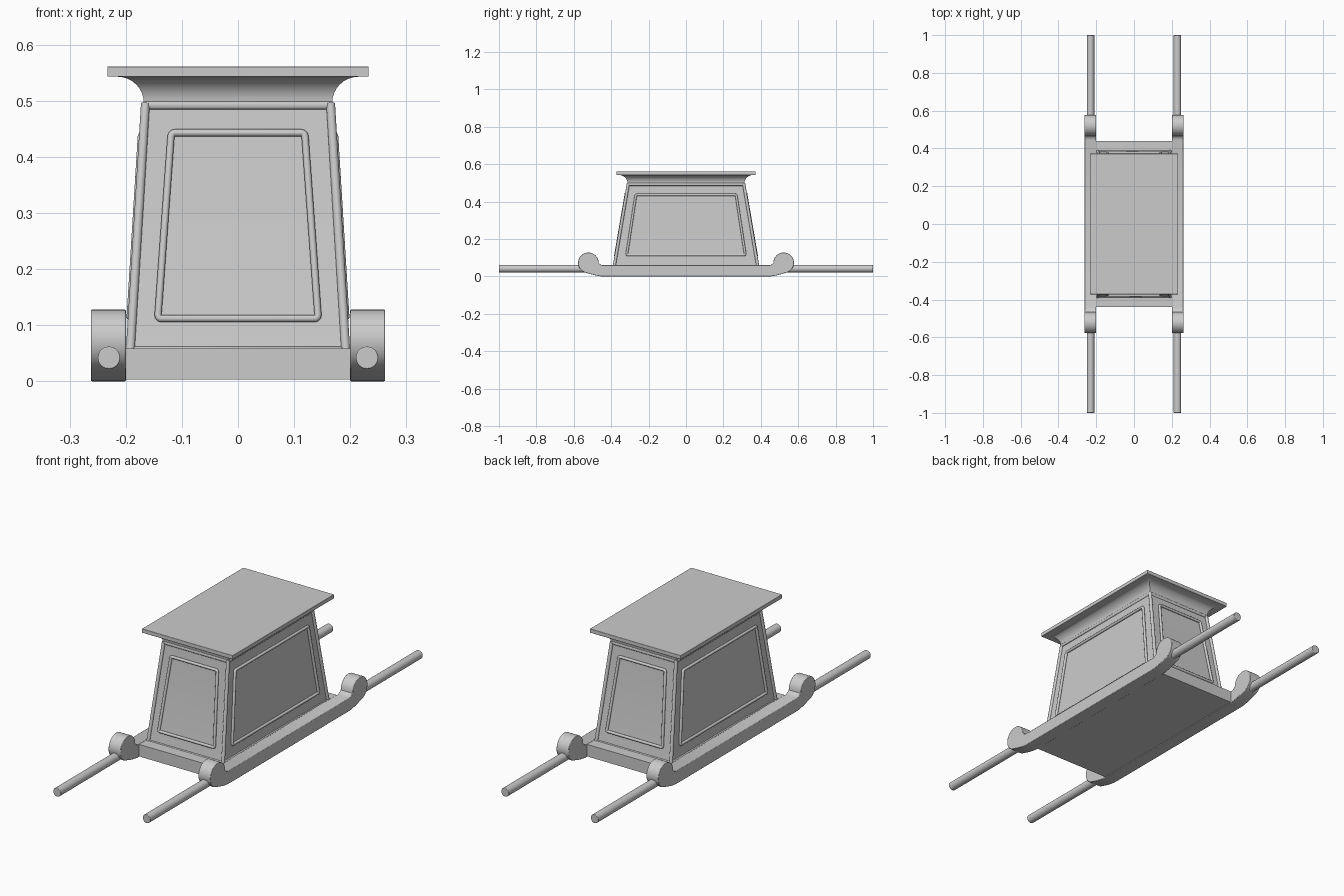
import bpy, math
from mathutils import Vector

if "Cube" in bpy.data.objects:
    bpy.data.objects.remove(bpy.data.objects["Cube"])


def finish(ob, bevel=0):
    bpy.ops.object.select_all(action='DESELECT')
    ob.select_set(True)
    bpy.context.view_layer.objects.active = ob
    if bevel:
        m = ob.modifiers.new("edge", 'BEVEL')
        m.width, m.segments, m.limit_method = bevel, 2, 'ANGLE'
        m.angle_limit = math.radians(50)
    bpy.ops.object.shade_smooth_by_angle(angle=math.radians(35))
    return ob


def mesh_object(name, verts, faces, bevel=0):
    me = bpy.data.meshes.new(name)
    me.from_pydata(verts, [], faces)
    me.update()
    ob = bpy.data.objects.new(name, me)
    bpy.context.collection.objects.link(ob)
    return finish(ob, bevel)


def rect_loft(name, rings, bevel=0):
    """Stack of rectangles (half x, half y, z), capped at both ends."""
    v = [(sx * x, sy * y, z) for x, y, z in rings
         for sx, sy in ((-1, -1), (1, -1), (1, 1), (-1, 1))]
    f = [(3, 2, 1, 0)]
    for i in range(0, len(v) - 4, 4):
        f += [(i + k, i + (k + 1) % 4, i + 4 + (k + 1) % 4, i + 4 + k) for k in range(4)]
    f.append(tuple(range(len(v) - 4, len(v))))
    return mesh_object(name, v, f, bevel)


def tube(name, paths, radius, cyclic):
    cu = bpy.data.curves.new(name, 'CURVE')
    cu.dimensions = '3D'
    cu.bevel_depth, cu.bevel_resolution, cu.use_fill_caps = radius, 4, True
    for pts in paths:
        sp = cu.splines.new('POLY')
        sp.points.add(len(pts) - 1)
        for p, co in zip(sp.points, pts):
            p.co = (*co, 1)
        sp.use_cyclic_u = cyclic
    ob = bpy.data.objects.new(name, cu)
    bpy.context.collection.objects.link(ob)
    bpy.ops.object.select_all(action='DESELECT')
    ob.select_set(True)
    bpy.context.view_layer.objects.active = ob
    bpy.ops.object.convert(target='MESH')
    return finish(bpy.context.object)


# Chest body with sloping walls
BX, BY, BZ = 0.192, 0.384, 0.054
TX, TY, TZ = 0.165, 0.309, 0.4925
rect_loft("chest_body", [(BX, BY, BZ), (TX, TY, TZ), (TX, TY, 0.505)])

# Round mouldings along the chest edges
signs = ((-1, -1), (1, -1), (1, 1), (-1, 1))
tube("corner_mouldings", [[(sx * BX, sy * BY, BZ), (sx * TX, sy * TY, TZ + 0.003)]
                          for sx, sy in signs], 0.008, False)
for name, x, y, z in (("lower_moulding", BX, BY, BZ), ("upper_moulding", TX, TY, TZ)):
    tube(name, [[(sx * x, sy * y, z) for sx, sy in signs]], 0.008, True)


# Panel mouldings on all four walls
def panel(name, bottom, top, z0, z1, wall_bottom, wall_top, along_x, sign):
    def depth(z):
        return wall_bottom + (wall_top - wall_bottom) * (z - BZ) / (TZ - BZ) + 0.004
    corners = [Vector((w, z)) for w, z in ((-bottom, z0), (bottom, z0), (top, z1), (-top, z1))]
    pts = []
    for i, c in enumerate(corners):
        a = c + (corners[i - 1] - c).normalized() * 0.007
        b = c + (corners[(i + 1) % 4] - c).normalized() * 0.007
        for t in (0, 0.33, 0.67, 1):
            w, z = a * (1 - t) ** 2 + c * 2 * t * (1 - t) + b * t * t
            d = sign * depth(z)
            pts.append((w, d, z) if along_x else (d, w, z))
    tube(name, [pts], 0.0065, True)


for s, end, side in ((-1, "front", "left"), (1, "back", "right")):
    panel(end + "_panel_moulding", 0.143, 0.119, 0.112, 0.443, BY, TY, True, s)
    panel(side + "_panel_moulding", 0.317, 0.268, 0.115, 0.437, BX, TX, False, s)

# Flared cornice and flat roof slab
rings = []
for i in range(9):
    a = math.radians(90 * i / 8)
    g = 0.047 * (1 - math.cos(a))
    rings.append((0.168 + g, 0.312 + g, 0.497 + 0.046 * math.sin(a)))
rect_loft("cornice", rings)
rect_loft("roof_slab", [(0.233, 0.372, 0.543), (0.233, 0.372, 0.561)], 0.001)

# Sled platform
rect_loft("sled_platform", [(0.205, 0.44, 0.003), (0.205, 0.44, 0.059)])

# Runners with curled ends
half = [(0.43, 0), (0.455, 0.001), (0.48, 0.005), (0.505, 0.011), (0.528, 0.018)]
for i in range(23):
    a = math.radians(-68 + 248 * i / 22)
    half.append((0.522 + 0.055 * math.cos(a), 0.073 + 0.055 * math.sin(a)))
half += [(0.462, 0.068), (0.455, 0.063), (0.445, 0.06)]
outline = half + [(-y, z) for y, z in reversed(half)]
n = len(outline)
for s, name in ((-1, "left_runner"), (1, "right_runner")):
    v = [(x, y, z) for x in sorted((s * 0.2, s * 0.262)) for y, z in outline]
    f = [tuple(reversed(range(n))), tuple(range(n, 2 * n))]
    f += [(i, (i + 1) % n, n + (i + 1) % n, n + i) for i in range(n)]
    mesh_object(name, v, f, 0.002)

# Carrying poles
for sx, side in ((-1, "left"), (1, "right")):
    for sy, end in ((-1, "front"), (1, "back")):
        bpy.ops.mesh.primitive_cylinder_add(vertices=32, radius=0.02, depth=0.48,
                                            location=(sx * 0.23, sy * 0.76, 0.042),
                                            rotation=(math.pi / 2, 0, 0))
        bpy.context.object.name = f"{end}_{side}_pole"
        finish(bpy.context.object, 0.002)
